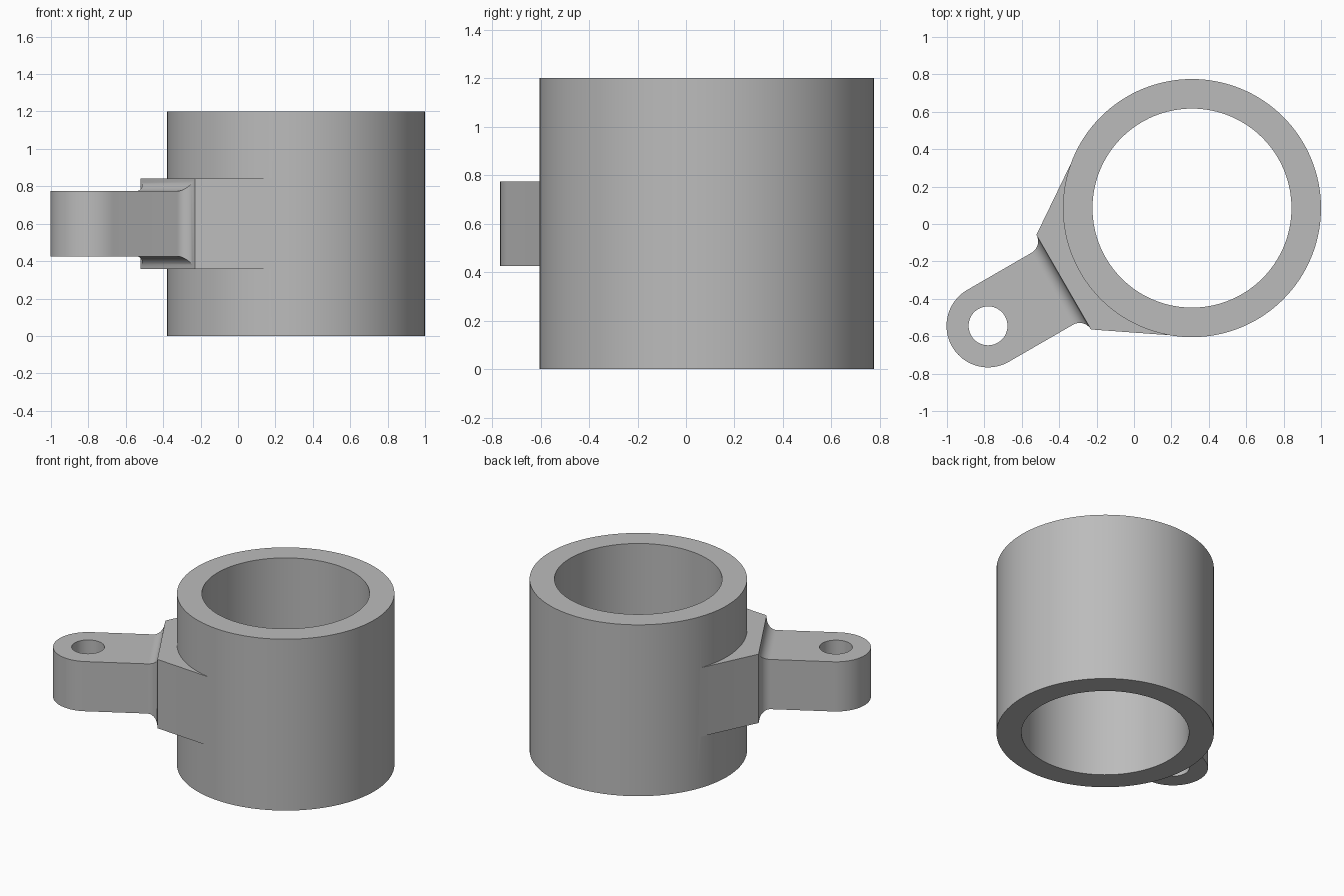
import bpy, bmesh
from math import pi, sin, cos, radians
from mathutils import Matrix

cube = bpy.data.objects.get("Cube")
if cube:
    bpy.data.objects.remove(cube, do_unlink=True)

RING_X, RING_Y, HEIGHT = 0.31, 0.085, 1.2
OUTER, BORE = 0.69, 0.532
EYE_U, EYE_R, HOLE_R = 1.259, 0.222, 0.104
MID_Z = 0.6
TURN = radians(210)

grey = bpy.data.materials.new("plain grey")
grey.use_nodes = True
colour = (0.5, 0.5, 0.5, 1)
grey.diffuse_color = colour
grey.node_tree.nodes["Principled BSDF"].inputs["Base Color"].default_value = colour


def finish(bm, name):
    bmesh.ops.recalc_face_normals(bm, faces=bm.faces)
    mesh = bpy.data.meshes.new(name)
    bm.to_mesh(mesh)
    bm.free()
    mesh.materials.append(grey)
    obj = bpy.data.objects.new(name, mesh)
    bpy.context.collection.objects.link(obj)
    return obj


def cylinder(name, x, y, z, radius, height, segments):
    bm = bmesh.new()
    bmesh.ops.create_cone(bm, cap_ends=True, segments=segments, radius1=radius,
                          radius2=radius, depth=height,
                          matrix=Matrix.Translation((x, y, z)))
    return finish(bm, name)


def boolean(target, tool, operation):
    mod = target.modifiers.new(operation.lower(), 'BOOLEAN')
    mod.operation, mod.object, mod.solver = operation, tool, 'EXACT'
    bpy.context.view_layer.objects.active = target
    bpy.ops.object.modifier_apply(modifier=mod.name)
    bpy.data.objects.remove(tool, do_unlink=True)


# Lug stations: distance from ring centre, half width, half height
stations = [(0.39, 0.565, 0.241)]
steps = 10
for i in range(steps + 1):  # concave fillets from the flange to the arm
    a = pi / 2 * i / steps
    stations.append((0.862 - 0.07 * cos(a), 0.292 - 0.07 * sin(a), 0.241 - 0.067 * sin(a)))
for i in range(33):  # rounded eye
    a = pi / 2 * i / 32
    stations.append((EYE_U + EYE_R * sin(a), EYE_R * cos(a), 0.174))

# Lug lofted through rectangular sections
bm = bmesh.new()
sections = [[bm.verts.new((u, sy * w, sz * h))
             for sy, sz in ((-1, -1), (1, -1), (1, 1), (-1, 1))] for u, w, h in stations]
for a, b in zip(sections, sections[1:]):
    for k in range(4):
        n = (k + 1) % 4
        bm.faces.new((a[k], a[n], b[n], b[k]))
bm.faces.new(sections[0])
bmesh.ops.remove_doubles(bm, verts=bm.verts, dist=1e-5)
bm.transform(Matrix.Translation((RING_X, RING_Y, MID_Z)) @ Matrix.Rotation(TURN, 4, 'Z'))
lug = finish(bm, "lug")

# Collar joined with the lug, then bored through
collar = cylinder("collar_with_lug", RING_X, RING_Y, HEIGHT / 2, OUTER, HEIGHT, 128)
boolean(collar, lug, 'UNION')
bore = cylinder("bore_cutter", RING_X, RING_Y, HEIGHT / 2, BORE, HEIGHT * 2, 128)
boolean(collar, bore, 'DIFFERENCE')
hole = cylinder("hole_cutter", RING_X + EYE_U * cos(TURN), RING_Y + EYE_U * sin(TURN),
                MID_Z, HOLE_R, 1, 64)
boolean(collar, hole, 'DIFFERENCE')

# Smooth curved walls, crisp edges
bpy.ops.object.select_all(action='DESELECT')
collar.select_set(True)
bpy.context.view_layer.objects.active = collar
bpy.ops.object.shade_smooth_by_angle(angle=radians(25))
